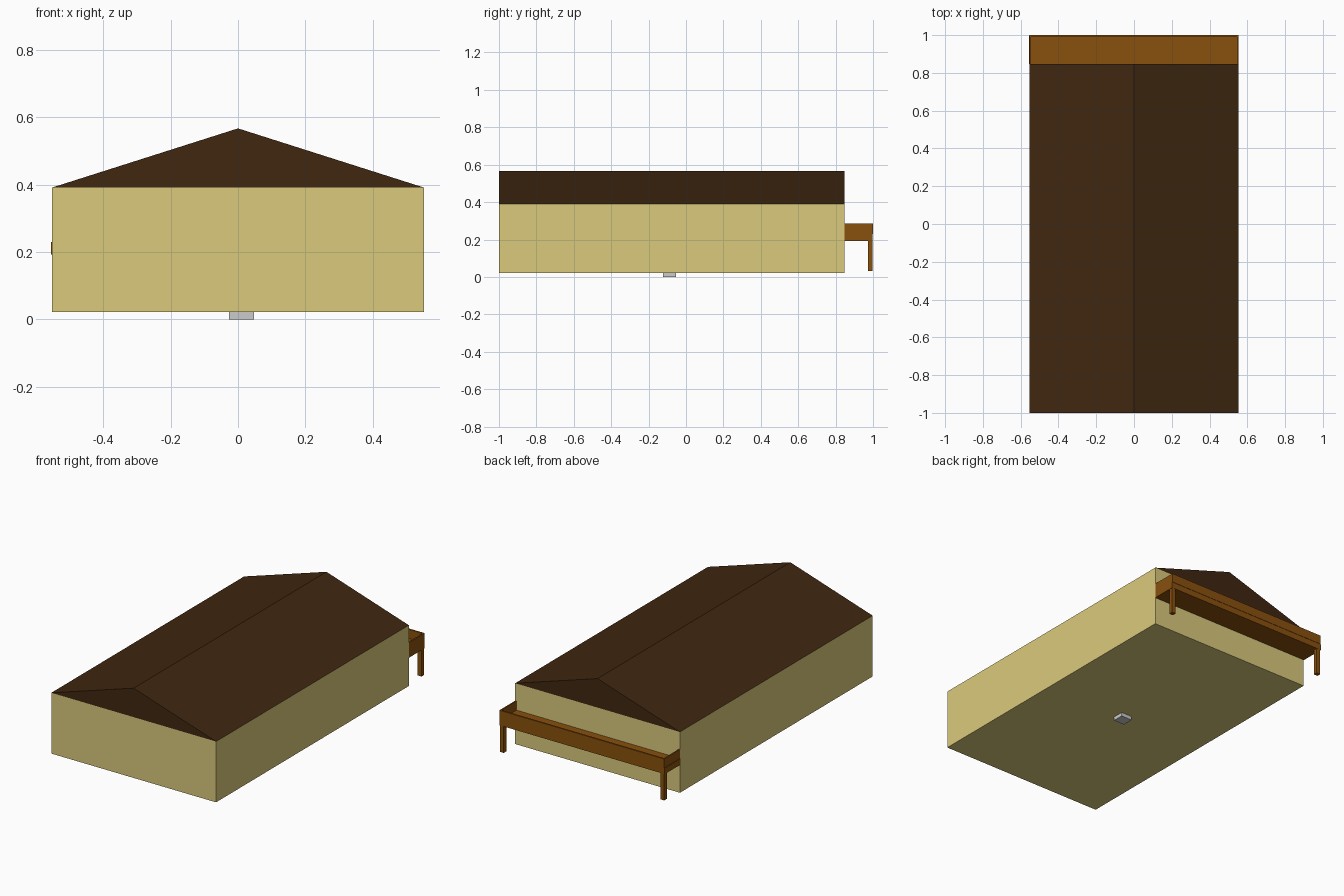
import bpy

if "Cube" in bpy.data.objects:
    bpy.data.objects.remove(bpy.data.objects["Cube"])


def material(name, color):
    m = bpy.data.materials.new(name)
    m.diffuse_color = (*color, 1)
    m.use_nodes = True
    m.node_tree.nodes["Principled BSDF"].inputs["Base Color"].default_value = m.diffuse_color
    return m


def mesh_object(name, verts, faces, mat=None):
    me = bpy.data.meshes.new(name)
    me.from_pydata(verts, [], faces)
    ob = bpy.data.objects.new(name, me)
    bpy.context.collection.objects.link(ob)
    if mat:
        me.materials.append(mat)
    return ob


def prism(name, profile, y0, y1, mat=None):
    """Extrude an x-z profile (counter-clockwise seen from the front) along y."""
    n = len(profile)
    verts = [(x, y, z) for y in (y0, y1) for x, z in profile]
    faces = [tuple(range(n)), tuple(reversed(range(n, 2 * n)))]
    faces += [(i, i + n, (i + 1) % n + n, (i + 1) % n) for i in range(n)]
    return mesh_object(name, verts, faces, mat)


def box(name, x, y, z, mat=None):
    profile = [(x[0], z[0]), (x[1], z[0]), (x[1], z[1]), (x[0], z[1])]
    return prism(name, profile, y[0], y[1], mat)


cream = material("cream_wall", (0.70, 0.59, 0.20))
dark = material("dark_roof", (0.05, 0.02, 0.005))
wood = material("brown_wood", (0.25, 0.08, 0.004))

W = 0.553

# House body and gabled roof
box("house_body", (-W, W), (-1, 0.848), (0.022, 0.391), cream)
prism("roof", [(-W, 0.391), (W, 0.391), (0, 0.567)], -1, 0.848, dark)

# Small grey block under the floor
box("foundation_block", (-0.027, 0.047), (-0.122, -0.053), (0, 0.022))

# Back porch: deck, railing walls and legs
box("porch_deck", (-0.556, W), (0.848, 0.998), (0.193, 0.23), wood)
box("porch_back_rail", (-W, W), (0.99, 1.0), (0.23, 0.285), wood)
for side, s in (("left", -1), ("right", 1)):
    box(f"porch_{side}_rail", sorted((s * 0.545, s * W)), (0.848, 0.99), (0.23, 0.285), wood)
    box(f"porch_{side}_leg", sorted((s * 0.526, s * 0.552)), (0.972, 0.997), (0.032, 0.193), wood)
